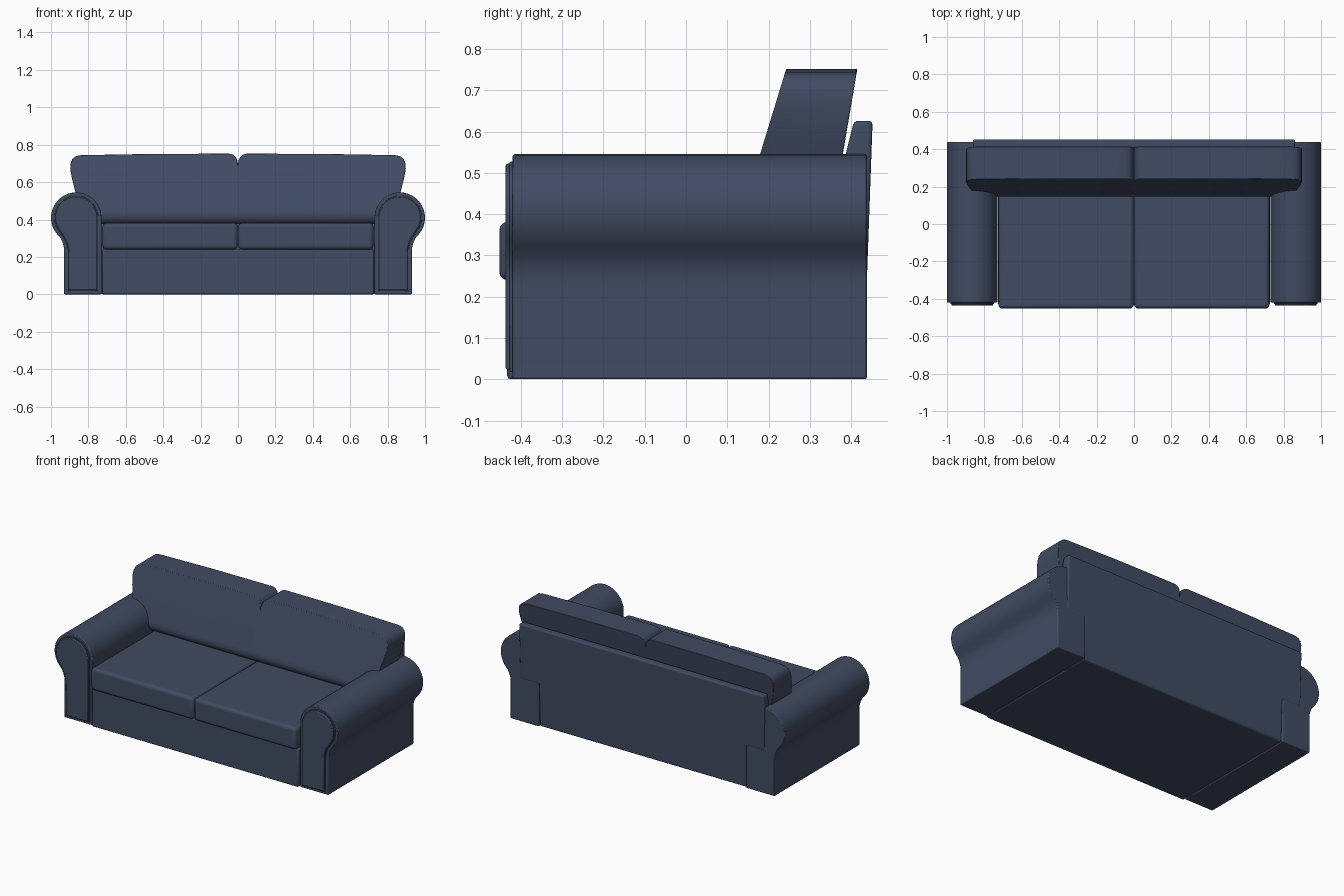
import bpy, bmesh, math

if "Cube" in bpy.data.objects:
    bpy.data.objects.remove(bpy.data.objects["Cube"])

fabric = bpy.data.materials.new("navy fabric")
fabric.diffuse_color = (0.052, 0.070, 0.122, 1)
fabric.use_nodes = True
fabric.node_tree.nodes["Principled BSDF"].inputs["Base Color"].default_value = fabric.diffuse_color


def loft(name, front, back, bevel=0.0, segments=2, round_edges=None):
    """Solid between two matching outlines, with optional extra rounding of chosen edges."""
    bm = bmesh.new()
    a = [bm.verts.new(p) for p in front]
    b = [bm.verts.new(p) for p in back]
    n = len(a)
    bm.faces.new(a)
    bm.faces.new(b[::-1])
    for i in range(n):
        j = (i + 1) % n
        bm.faces.new((a[j], a[i], b[i], b[j]))
    if round_edges:
        test, width = round_edges
        edges = [e for e in bm.edges if test(e)]
        bmesh.ops.bevel(bm, geom=edges, offset=width, segments=6, profile=0.5, affect='EDGES')
    bmesh.ops.recalc_face_normals(bm, faces=bm.faces)
    mesh = bpy.data.meshes.new(name)
    bm.to_mesh(mesh)
    bm.free()
    mesh.materials.append(fabric)
    obj = bpy.data.objects.new(name, mesh)
    bpy.context.collection.objects.link(obj)
    bpy.context.view_layer.objects.active = obj
    obj.select_set(True)
    if bevel:
        m = obj.modifiers.new("soft edges", 'BEVEL')
        m.width, m.segments, m.limit_method = bevel, segments, 'ANGLE'
        m.angle_limit = math.radians(40)
    bpy.ops.object.shade_smooth_by_angle(angle=math.radians(40))
    obj.select_set(False)
    return obj


def prism(name, pts, y0, y1, bevel=0.0, segments=2):
    return loft(name, [(x, y0, z) for x, z in pts], [(x, y1, z) for x, z in pts], bevel, segments)


def box(name, x0, x1, y0, y1, z0, z1, bevel, segments=2):
    return prism(name, [(x0, z0), (x1, z0), (x1, z1), (x0, z1)], y0, y1, bevel, segments)


def arm_outline(side, d):
    """Rolled arm cross-section, shrunk inward by d."""
    r = 0.135 - d
    pts = [(0.73 + d, d)]
    for i in range(23):
        t = math.radians(180 - i * 10)
        pts.append((0.865 + r * math.cos(t), 0.41 + r * math.sin(t)))
    pts += [(x - d, z) for x, z in ((0.950, 0.302), (0.938, 0.278), (0.931, 0.25), (0.93, 0.22))]
    pts.append((0.93 - d, d))
    return [(side * x, z) for x, z in pts]


# Rolled arms with a welt and a raised front panel
for label, s in (("left", -1), ("right", 1)):
    prism(label + "_arm", arm_outline(s, 0), -0.42, 0.438, 0.005)
    prism(label + "_arm_welt", arm_outline(s, 0.018), -0.427, -0.41, 0.002)
    prism(label + "_arm_panel", arm_outline(s, 0.023), -0.437, -0.41, 0.005)

# Base and the two seat cushions
box("base", -0.727, 0.727, -0.433, 0.425, 0.0, 0.242, 0.008)
for label, s in (("left", -1), ("right", 1)):
    x0, x1 = sorted((s * 0.002, s * 0.724))
    box(label + "_seat_cushion", x0, x1, -0.452, 0.33, 0.24, 0.381, 0.02, 4)

# Leaning back board, wide above the arms' lower part, narrow down to the floor
board = [(0.73, 0.0), (0.73, 0.27), (0.862, 0.27), (0.862, 0.626)]
board += [(-x, z) for x, z in reversed(board)]
loft("back_board",
     [(x, 0.407 + 0.25 * (min(z, 0.626) - 0.626), z) for x, z in board],
     [(x, 0.452 + 0.036 * (z - 0.626), z) for x, z in board], 0.01, 3)

# Pair of back cushions meeting in a notch at the top centre
half = [(0.003, 0.715), (0.012, 0.735), (0.026, 0.747), (0.048, 0.752), (0.45, 0.751),
        (0.84, 0.744), (0.868, 0.738), (0.886, 0.723), (0.895, 0.700), (0.897, 0.67),
        (0.888, 0.62), (0.87, 0.55), (0.84, 0.46), (0.80, 0.375)]
outline = [(0, 0.695)] + half + [(-x, z) for x, z in reversed(half)]


def lower_front(e):
    return all(v.co.z < 0.38 and v.co.y < 0.2 for v in e.verts)


loft("back_cushions",
     [(x, 0.24 + 0.306 * (z - 0.743), z) for x, z in outline],
     [(x, 0.415 + 0.17 * (z - 0.752), z) for x, z in outline],
     0.005, 2, (lower_front, 0.075))
